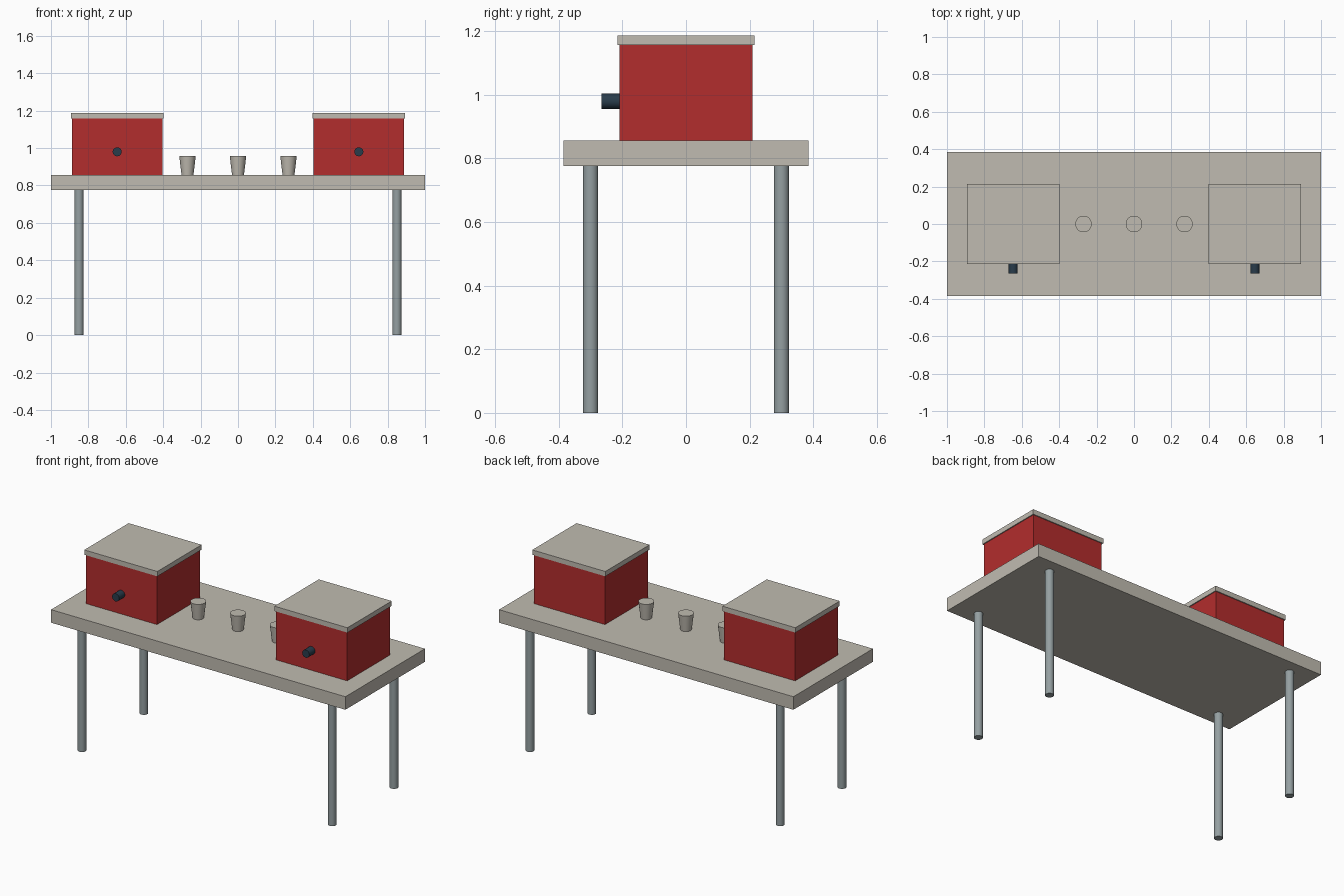
import bpy
import math

cube = bpy.data.objects.get("Cube")
if cube:
    bpy.data.objects.remove(cube, do_unlink=True)


def material(name, color):
    mat = bpy.data.materials.new(name)
    mat.use_nodes = True
    mat.diffuse_color = (*color, 1)
    bsdf = next(n for n in mat.node_tree.nodes if n.type == 'BSDF_PRINCIPLED')
    bsdf.inputs["Base Color"].default_value = (*color, 1)
    return mat


beige = material("warm_beige", (0.53, 0.50, 0.44))
red = material("red", (0.45, 0.026, 0.026))
steel = material("steel_grey", (0.30, 0.35, 0.36))
navy = material("dark_navy", (0.022, 0.045, 0.07))


def finish(name, mat):
    obj = bpy.context.object
    obj.name = name
    obj.data.materials.append(mat)
    return obj


def box(name, x, half_x, half_y, bottom, top, mat):
    bpy.ops.mesh.primitive_cube_add(size=2, location=(x, 0, (bottom + top) / 2))
    obj = finish(name, mat)
    obj.scale = (half_x, half_y, (top - bottom) / 2)
    bpy.ops.object.transform_apply(location=False, rotation=False, scale=True)


def tube(name, center, r_bottom, r_top, length, mat, tilt=0):
    bpy.ops.mesh.primitive_cone_add(vertices=32, radius1=r_bottom, radius2=r_top,
                                    depth=length, location=center,
                                    rotation=(tilt, 0, 0))
    finish(name, mat)
    bpy.ops.object.shade_smooth_by_angle(angle=math.radians(40))


TABLE_BOTTOM, TABLE_TOP = 0.777, 0.857

# Table slab and legs
box("table_top", 0, 1.0, 0.386, TABLE_BOTTOM, TABLE_TOP, beige)
for sx, side in ((-1, "right"), (1, "left")):
    for sy, end in ((-1, "front"), (1, "back")):
        tube(f"{end}_{side}_leg", (sx * 0.85, sy * 0.3, TABLE_BOTTOM / 2),
             0.024, 0.024, TABLE_BOTTOM, steel)

    # Dispenser box with lid and front tap
    x = sx * 0.646
    box(f"{side}_dispenser", x, 0.242, 0.209, TABLE_TOP, 1.157, red)
    box(f"{side}_dispenser_lid", x, 0.248, 0.215, 1.157, 1.187, beige)
    tube(f"{side}_tap", (x, -0.236, 0.98), 0.024, 0.024, 0.058, navy, math.pi / 2)

# Row of cups, wider at the rim
for name, x in (("right_cup", -0.27), ("middle_cup", 0), ("left_cup", 0.27)):
    tube(name, (x, 0, TABLE_TOP + 0.05), 0.032, 0.044, 0.1, beige)
